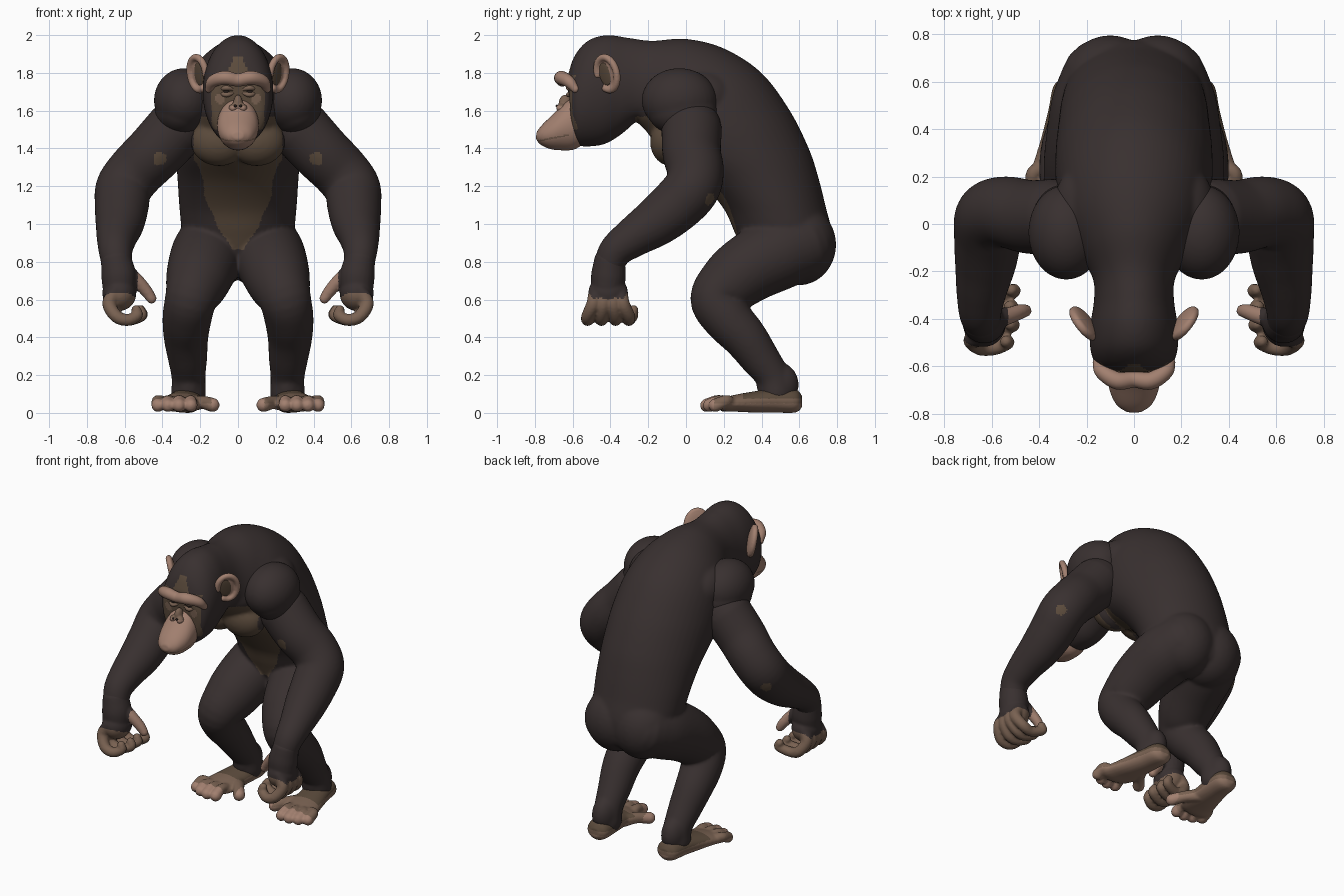
import bpy, bmesh, math
from mathutils import Vector, Matrix

if "Cube" in bpy.data.objects:
    bpy.data.objects.remove(bpy.data.objects["Cube"])


def material(name, rgb):
    m = bpy.data.materials.new(name)
    m.diffuse_color = (*rgb, 1)
    m.use_nodes = True
    m.node_tree.nodes["Principled BSDF"].inputs["Base Color"].default_value = m.diffuse_color
    return m


FUR, BROWN, TAN, SKIN, DARK, SOLE = range(6)
MATS = [material("dark fur", (.040, .0295, .029)), material("brown hide", (.105, .070, .045)),
        material("tan hide", (.19, .120, .083)), material("pink skin", (.36, .215, .160)),
        material("eye black", (.02, .014, .012)), material("sole skin", (.28, .175, .125))]


# ---------- helpers ----------
def spline(keys, steps=6):
    """Catmull-Rom through rows of numbers."""
    k = [Vector(r) for r in keys]
    k = [2 * k[0] - k[1]] + k + [2 * k[-1] - k[-2]]
    out = []
    for i in range(1, len(k) - 2):
        a, b, c, d = k[i - 1:i + 3]
        for j in range(steps):
            t = j / steps
            out.append(.5 * (2 * b + (c - a) * t + (2 * a - 5 * b + 4 * c - d) * t * t
                             + (3 * b - a - 3 * c + d) * t ** 3))
    return out + [k[-2]]


def loft(bm, rings, sides=32):
    """Skin a list of (centre, half axis u, half axis v) ellipses."""
    loops = []
    for c, u, v in rings:
        loops.append([bm.verts.new(c + u * math.cos(a) + v * math.sin(a))
                      for a in (2 * math.pi * i / sides for i in range(sides))])
    for p, q in zip(loops, loops[1:]):
        for i in range(sides):
            j = (i + 1) % sides
            bm.faces.new((p[i], p[j], q[j], q[i]))
    bm.faces.new(loops[0])
    bm.faces.new(loops[-1])


def slab(bm, keys):
    """Loft from rows (low y, low z, high y, high z, half width)."""
    loft(bm, [(Vector((0, (a + c) / 2, (b + d) / 2)), Vector((w, 0, 0)),
               Vector((0, (c - a) / 2, (d - b) / 2))) for a, b, c, d, w in spline(keys)], 48)


def tube(bm, keys, side=1, sides=24):
    """Round-ended limb through rows (x, y, z, radius)."""
    rows = spline([(k[0] * side, *k[1:]) for k in keys])
    pts, rad = [Vector(r[:3]) for r in rows], [r[3] for r in rows]
    rings, u, n = [], Vector((.31, .52, .8)), len(pts)
    for i in range(n):
        t = (pts[min(i + 1, n - 1)] - pts[max(i - 1, 0)]).normalized()
        u = (u - t * u.dot(t)).normalized()
        v, r = t.cross(u), rad[i]
        angles = [math.radians(a) for a in (80, 60, 40, 20)]
        cap = [(pts[i] + t * r * math.sin(a), u * r * math.cos(a), v * r * math.cos(a)) for a in angles]
        if i == 0:
            rings += [(2 * pts[i] - c, a, b) for c, a, b in cap]
        rings.append((pts[i], u * r, v * r))
        if i == n - 1:
            rings += cap[::-1]
    loft(bm, rings, sides)


def ball(bm, c, r, rot=Matrix()):
    bmesh.ops.create_uvsphere(bm, u_segments=32, v_segments=20, radius=1,
                              matrix=Matrix.Translation(c) @ rot @ Matrix.Diagonal((*r, 1)))


def finish(name, bm, rule, voxel=0, mirror=False, smooth=4):
    """Turn pieces into one named part; rule is a colour or a function of centre and normal."""
    bmesh.ops.recalc_face_normals(bm, faces=bm.faces)
    ob = bpy.data.objects.new(name, bpy.data.meshes.new(name))
    bm.to_mesh(ob.data)
    bm.free()
    bpy.context.collection.objects.link(ob)
    if voxel:
        ob.modifiers.new("merge", 'REMESH').voxel_size = voxel
        s = ob.modifiers.new("soften", 'SMOOTH')
        s.factor, s.iterations = .5, smooth
    if mirror:
        m = ob.modifiers.new("mirror", 'MIRROR')
        m.use_mirror_merge = False
    me = bpy.data.meshes.new_from_object(ob.evaluated_get(bpy.context.evaluated_depsgraph_get()))
    ob.modifiers.clear()
    ob.data = me
    me.materials.clear()
    for m in MATS:
        me.materials.append(m)
    for p in me.polygons:
        p.material_index = rule(p.center, p.normal) if callable(rule) else rule
        p.use_smooth = True
    return ob


def near(c, spot, r):
    return (Vector((abs(c.x), c.y, c.z)) - Vector(spot)).length < r


# ---------- body: torso, neck, head, rump and legs ----------
bm = bmesh.new()
slab(bm, [(.42, .74, .58, .72, .07), (.32, .83, .74, .77, .22), (.26, .95, .775, .93, .29),
          (.20, 1.08, .74, 1.09, .31), (.08, 1.22, .70, 1.25, .32), (-.06, 1.33, .65, 1.4, .33),
          (-.15, 1.41, .55, 1.6, .33), (-.21, 1.49, .4, 1.8, .31), (-.25, 1.53, .2, 1.93, .27),
          (-.27, 1.54, 0, 1.98, .21), (-.30, 1.51, -.18, 1.97, .17), (-.37, 1.455, -.3, 1.985, .17),
          (-.44, 1.42, -.42, 2.0, .185), (-.52, 1.41, -.52, 1.97, .185), (-.58, 1.42, -.59, 1.89, .165),
          (-.605, 1.48, -.625, 1.79, .125)])
for s in (1, -1):
    ball(bm, (.1 * s, .595, .89), (.2, .2, .215))
    ball(bm, (.1 * s, -.08, 1.435), (.15, .11, .128))
    ball(bm, (.19 * s, .07, 1.67), (.15, .19, .15))
    ball(bm, (.262 * s, .485, .15), (.08, .112, .12))
    tube(bm, [(.125, .6, .885, .185), (.155, .49, .845, .195), (.187, .35, .775, .185), (.217, .235, .69, .168),
              (.25, .16, .6, .138), (.27, .22, .5, .13), (.275, .31, .4, .118), (.267, .39, .29, .104),
              (.262, .46, .19, .09), (.262, .48, .1, .092)], s, 32)


def body_rule(c, n):
    x, y, z = abs(c.x), c.y, c.z
    if y < -.53:                                            # face and forehead peak
        if near(c, (.095, -.6, 1.665), .032):
            return TAN
        face = x < .14 and 1.5 < z < 1.79 and y < -.575
        peak = 1.78 <= z < 1.89 and x < .06 - .4 * (z - 1.79)
        return BROWN if face or peak else FUR
    if n.y < .1 and -.27 < y < .05 and 1.31 < z < 1.57 and x < .235:   # chest
        return BROWN
    if n.y < 0 and y < .36 and .865 < z < 1.34:              # belly wedge with wavy sides
        t = (z - .865) / .415
        if x < .03 + .165 * t + .035 * math.sin(math.pi * min(t, 1)) + .005 * math.sin(40 * z):
            return BROWN
    return BROWN if near(c, (.28, .1, .545), .042) else FUR  # knees


finish("body", bm, body_rule, voxel=.011, smooth=8)

# ---------- muzzle with mouth line ----------
bm = bmesh.new()
slab(bm, [(-.52, 1.44, -.54, 1.61, .09), (-.59, 1.395, -.60, 1.66, .108), (-.66, 1.39, -.645, 1.64, .11),
          (-.72, 1.397, -.70, 1.585, .1), (-.77, 1.42, -.757, 1.53, .072), (-.795, 1.45, -.79, 1.49, .03)])
finish("muzzle", bm, lambda c, n: TAN if (c.y < -.62 and
       abs(c.z - 1.437 - .2 * (c.y + .795)) < .004) else SKIN, voxel=.007)

# ---------- nose, nostrils ----------
bm = bmesh.new()
ball(bm, (0, -.64, 1.635), (.026, .035, .05))
for s in (1, -1):
    ball(bm, (.026 * s, -.66, 1.615), (.023, .028, .023))
finish("nose", bm, lambda c, n: SKIN if c.z < 1.625 else TAN, voxel=.006)
bm = bmesh.new()
ball(bm, (.014, -.684, 1.625), (.008, .006, .007))
finish("nostril", bm, DARK, mirror=True)

# ---------- brow ridge, eyes and lids ----------
bm = bmesh.new()
half = [(.152, -.585, 1.715, .022), (.133, -.622, 1.755, .032), (.07, -.66, 1.774, .037)]
tube(bm, half + [(0, -.655, 1.762, .034)] + [(-x, y, z, r) for x, y, z, r in half[::-1]])
finish("brow_ridge", bm, SKIN)
bm = bmesh.new()
ball(bm, (.062, -.607, 1.703), (.021, .019, .014))
finish("eye", bm, DARK, mirror=True)
bm = bmesh.new()
tube(bm, [(.028, -.612, 1.693, .009), (.062, -.622, 1.684, .013), (.1, -.598, 1.695, .009)])
tube(bm, [(.028, -.612, 1.713, .009), (.062, -.622, 1.720, .013), (.1, -.598, 1.712, .009)])
finish("eyelid", bm, TAN, mirror=True)

# ---------- ears ----------
out = Vector((.64, .75, .12)).normalized()
up = Vector((.12, -.17, 1))
up = (up - out * up.dot(out)).normalized()
face = out.cross(up)
if face.y > 0:
    face = -face
frame = Matrix((out, up, face)).transposed().to_4x4()
mid = Vector((.207, -.415, 1.797))
bm = bmesh.new()
ball(bm, mid - face * .006, (.078, .095, .018), frame)
rim = [math.radians(a) for a in range(-120, 181, 25)]
tube(bm, [(*(mid + out * .066 * math.cos(a) + up * .088 * math.sin(a) + face * .006), .019) for a in rim])
finish("ear", bm, SKIN, voxel=.006, mirror=True)
bm = bmesh.new()
ball(bm, mid + face * .009 - out * .012, (.038, .062, .006), frame)
finish("inner_ear", bm, BROWN, mirror=True)

# ---------- shoulders and arms ----------
bm = bmesh.new()
ball(bm, (.285, -.035, 1.655), (.16, .2, .17))
ball(bm, (.30, -.02, 1.60), (.14, .185, .135))
finish("shoulder", bm, FUR, voxel=.012, mirror=True)
bm = bmesh.new()
tube(bm, [(.33, .03, 1.5, .16), (.44, .03, 1.38, .155), (.54, .05, 1.28, .15), (.605, .03, 1.19, .148),
          (.615, -.05, 1.10, .143), (.625, -.16, 1.01, .13), (.642, -.28, .93, .107),
          (.648, -.37, .86, .09), (.64, -.41, .78, .08)], 1, 40)
finish("arm", bm, lambda c, n: BROWN if near(c, (.415, -.115, 1.345), .036) or
       near(c, (.70, .13, 1.13), .035) else FUR, voxel=.011, mirror=True)

# ---------- hands with curled fingers ----------
bm = bmesh.new()
tube(bm, [(.643, -.405, .8, .083), (.632, -.41, .73, .092), (.63, -.415, .67, .088)])
ball(bm, (.628, -.412, .635), (.09, .105, .095))
for y, k in ((-.49, .7), (-.438, 1), (-.385, .95), (-.335, 1.05)):
    tip = y + .4 * (y + .415)
    tube(bm, [(.645, y * .85 - .062, .65, .037), (.682, y, .58, .037), (.645, tip, .512, .034),
              (.585, tip, .492, .032), (.585 - .072 * k, tip + .02, .515, .03),
              (.585 - .066 * k, tip + .025, .545, .026)], 1, 16)
tube(bm, [(.585, -.40, .74, .045), (.525, -.385, .69, .036), (.482, -.37, .64, .032),
          (.458, -.365, .605, .027)], 1, 16)
finish("hand", bm, lambda c, n: FUR if c.z > .60 + .04 * abs(n.y) and abs(c.x) > .53 else
       (SKIN if c.z > .575 and abs(c.x) < .53 else TAN), voxel=.008, mirror=True, smooth=2)

# ---------- feet with splayed toes ----------
bm = bmesh.new()
sole = [(.265, .615, .06, .035, .03), (.265, .58, .064, .075, .062), (.273, .48, .066, .088, .065),
        (.292, .36, .058, .1, .056), (.305, .27, .052, .115, .046), (.325, .21, .046, .117, .038),
        (.335, .17, .045, .1, .026)]
loft(bm, [(Vector((x, y, z)), Vector((w, 0, 0)), Vector((0, 0, h))) for x, y, z, w, h in spline(sole)])
for x, y in ((.25, .115), (.312, .11), (.37, .125), (.423, .155)):
    tube(bm, [(.31 + .75 * (x - .335), .23, .05, .034), (x, y + .06, .064, .031), (x, y, .04, .036)], 1, 16)
tube(bm, [(.24, .35, .05, .042), (.185, .27, .055, .036), (.135, .205, .042, .038)], 1, 16)


def foot_rule(c, n):
    if c.z > .118:
        return FUR
    if c.y < .15 or abs(c.x) < .14:
        return SKIN
    if c.z < .05 or n.z < -.3:
        return SOLE
    return BROWN if c.y > .3 and c.z > .075 and n.z > -.1 else TAN


finish("foot", bm, foot_rule, voxel=.009, mirror=True, smooth=2)
